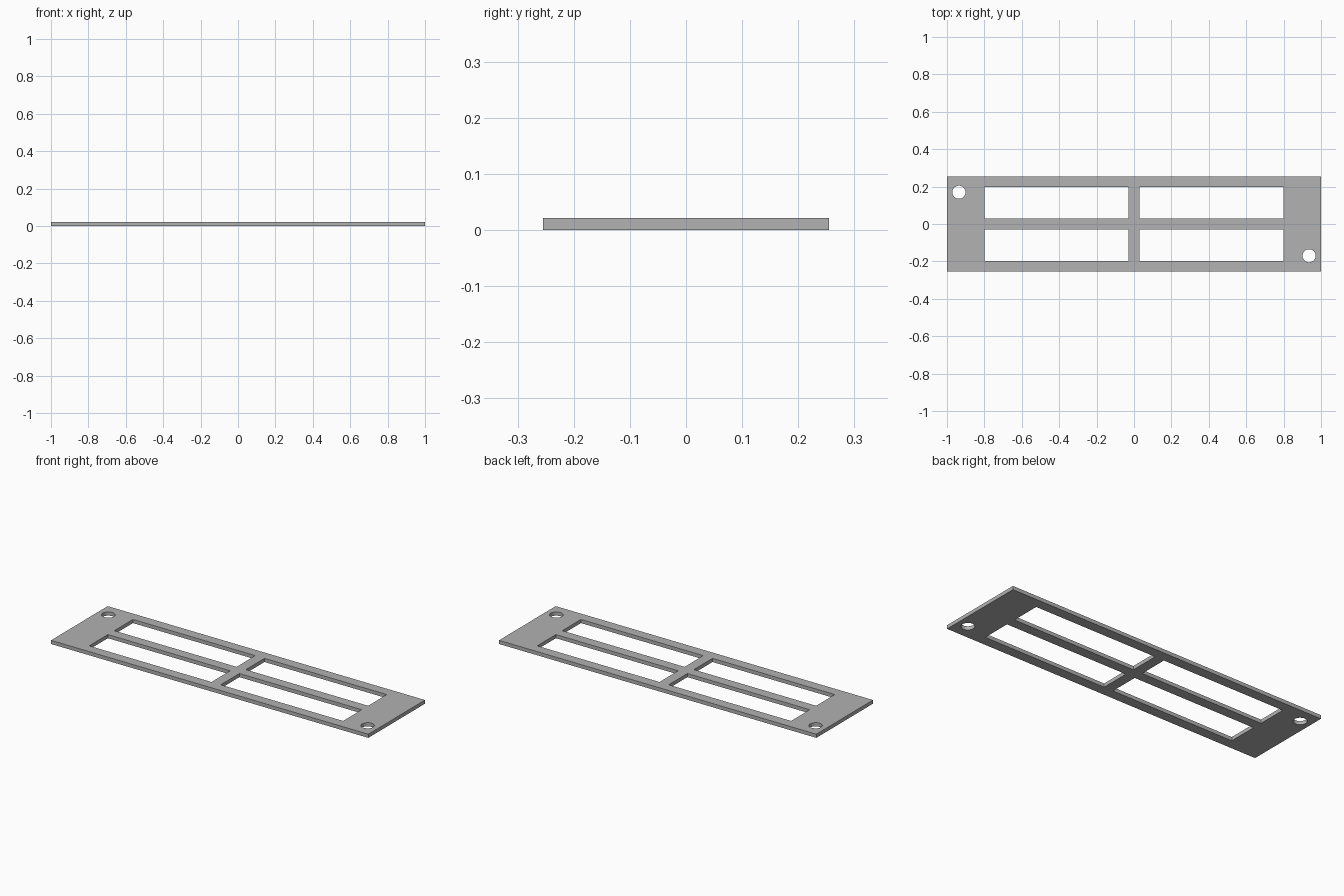
import bpy
import bmesh
from mathutils import Matrix, Vector

if "Cube" in bpy.data.objects:
    bpy.data.objects.remove(bpy.data.objects["Cube"], do_unlink=True)

LENGTH, WIDTH, THICK = 2.0, 0.51, 0.021
WINDOW_X, WINDOW_Y = (0.029, 0.8), (0.029, 0.197)
HOLE_X, HOLE_Y, HOLE_R = 0.936, 0.17, 0.035

grey = bpy.data.materials.new("plain_grey")
grey.use_nodes = True
grey.diffuse_color = (0.445, 0.445, 0.445, 1)
grey.node_tree.nodes["Principled BSDF"].inputs["Base Color"].default_value = grey.diffuse_color


def add_box(bm, centre, size):
    bmesh.ops.create_cube(bm, size=1, matrix=Matrix.LocRotScale(Vector(centre), None, Vector(size)))


def make_object(name, bm):
    mesh = bpy.data.meshes.new(name)
    bm.to_mesh(mesh)
    bm.free()
    mesh.materials.append(grey)
    obj = bpy.data.objects.new(name, mesh)
    bpy.context.scene.collection.objects.link(obj)
    return obj


# Flat plate
bm = bmesh.new()
add_box(bm, (0, 0, THICK / 2), (LENGTH, WIDTH, THICK))
plate = make_object("panel_plate", bm)

# Cutter: four windows and two diagonally opposite screw holes
bm = bmesh.new()
for sx in (-1, 1):
    for sy in (-1, 1):
        add_box(bm, (sx * sum(WINDOW_X) / 2, sy * sum(WINDOW_Y) / 2, THICK / 2),
                (WINDOW_X[1] - WINDOW_X[0], WINDOW_Y[1] - WINDOW_Y[0], THICK * 4))
    bmesh.ops.create_cone(bm, cap_ends=True, segments=32, radius1=HOLE_R, radius2=HOLE_R,
                          depth=THICK * 4,
                          matrix=Matrix.Translation((sx * HOLE_X, -sx * HOLE_Y, THICK / 2)))
cutter = make_object("opening_cutter", bm)
cutter.hide_render = True

# Cut the openings, then discard the cutter
cut = plate.modifiers.new("openings", 'BOOLEAN')
cut.operation = 'DIFFERENCE'
cut.solver = 'EXACT'
cut.object = cutter
bpy.ops.object.select_all(action='DESELECT')
bpy.context.view_layer.objects.active = plate
plate.select_set(True)
bpy.ops.object.modifier_apply(modifier=cut.name)
bpy.data.objects.remove(cutter, do_unlink=True)

# Smooth hole walls, crisp edges
bpy.ops.object.shade_smooth_by_angle(angle=0.5)
